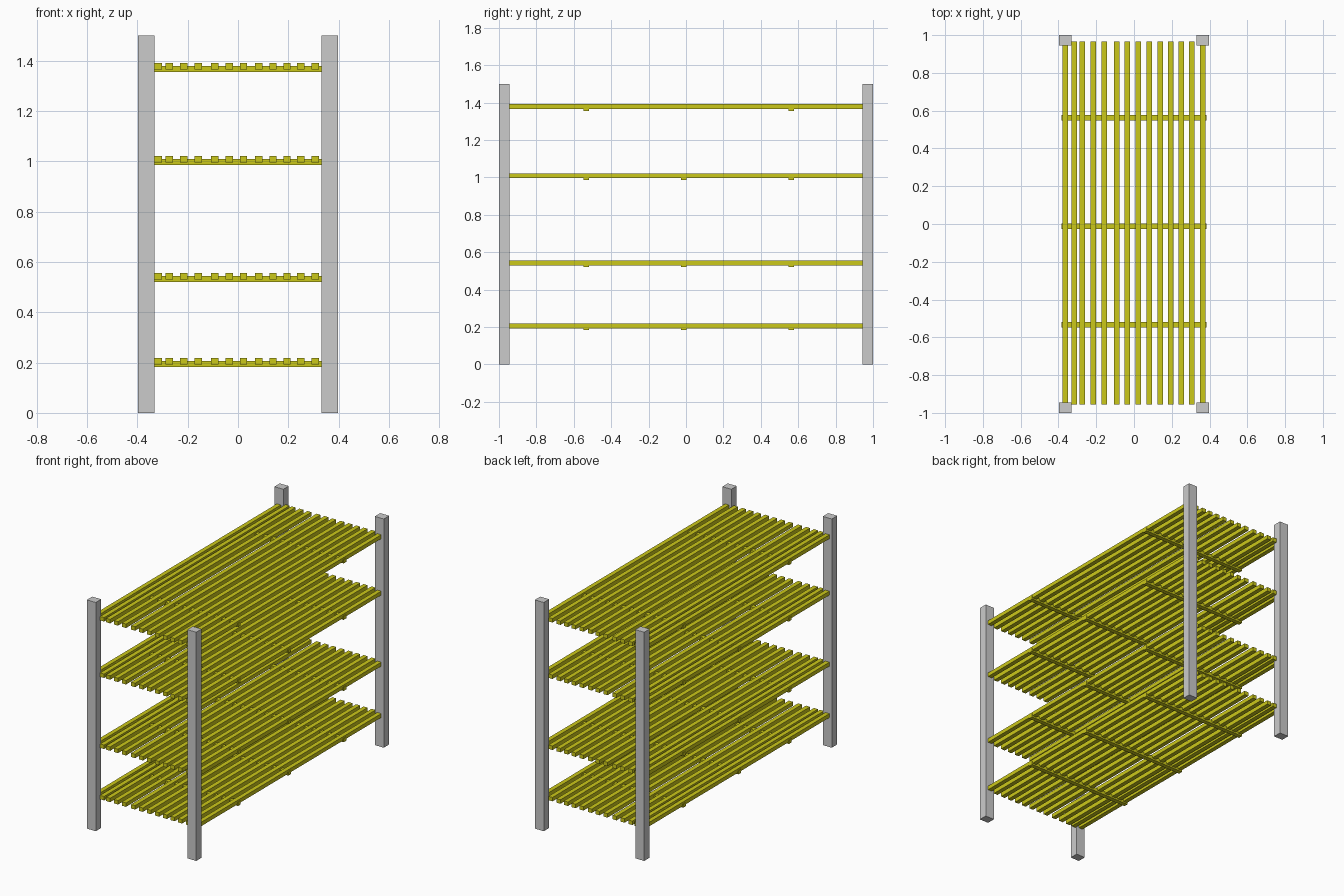
import bpy

if "Cube" in bpy.data.objects:
    bpy.data.objects.remove(bpy.data.objects["Cube"])

yellow = bpy.data.materials.new("yellow_slats")
yellow.diffuse_color = (0.6, 0.58, 0.01, 1)
yellow.use_nodes = True
yellow.node_tree.nodes["Principled BSDF"].inputs["Base Color"].default_value = yellow.diffuse_color


def box(name, x, y, z, mat=None):
    """Box from (min, max) ranges on each axis."""
    bpy.ops.mesh.primitive_cube_add(size=1, location=[(a + b) / 2 for a, b in (x, y, z)])
    ob = bpy.context.object
    ob.name = name
    ob.scale = [b - a for a, b in (x, y, z)]
    bpy.ops.object.transform_apply(location=False, rotation=False, scale=True)
    if mat:
        ob.data.materials.append(mat)
    return ob


# Corner posts
for sx in (-1, 1):
    for sy in (-1, 1):
        name = ("back" if sy > 0 else "front") + ("_right" if sx > 0 else "_left") + "_post"
        box(name, sorted((sx * 0.332, sx * 0.397)), sorted((sy * 0.944, sy * 1.0)), (0, 1.5))

# Shelves: unevenly spaced long slats resting on cross battens
slat_x = [-0.365, -0.317, -0.273, -0.216, -0.158, -0.092, -0.035,
          0.022, 0.082, 0.139, 0.195, 0.249, 0.307, 0.364]
shelf_tops = [0.219, 1.022, 0.556, 1.392]
for n, top in enumerate(sorted(shelf_tops), 1):
    for i, x in enumerate(slat_x, 1):
        box(f"shelf_{n}_slat_{i}", (x - 0.0145, x + 0.0145), (-0.956, 0.966),
            (top - 0.026, top), yellow)
    # The top shelf has no middle batten
    batten_y = (-0.533, 0.562) if n == 4 else (-0.533, -0.011, 0.562)
    for i, y in enumerate(batten_y, 1):
        box(f"shelf_{n}_batten_{i}", (-0.383, 0.383), (y - 0.0145, y + 0.0145),
            (top - 0.036, top - 0.012), yellow)
